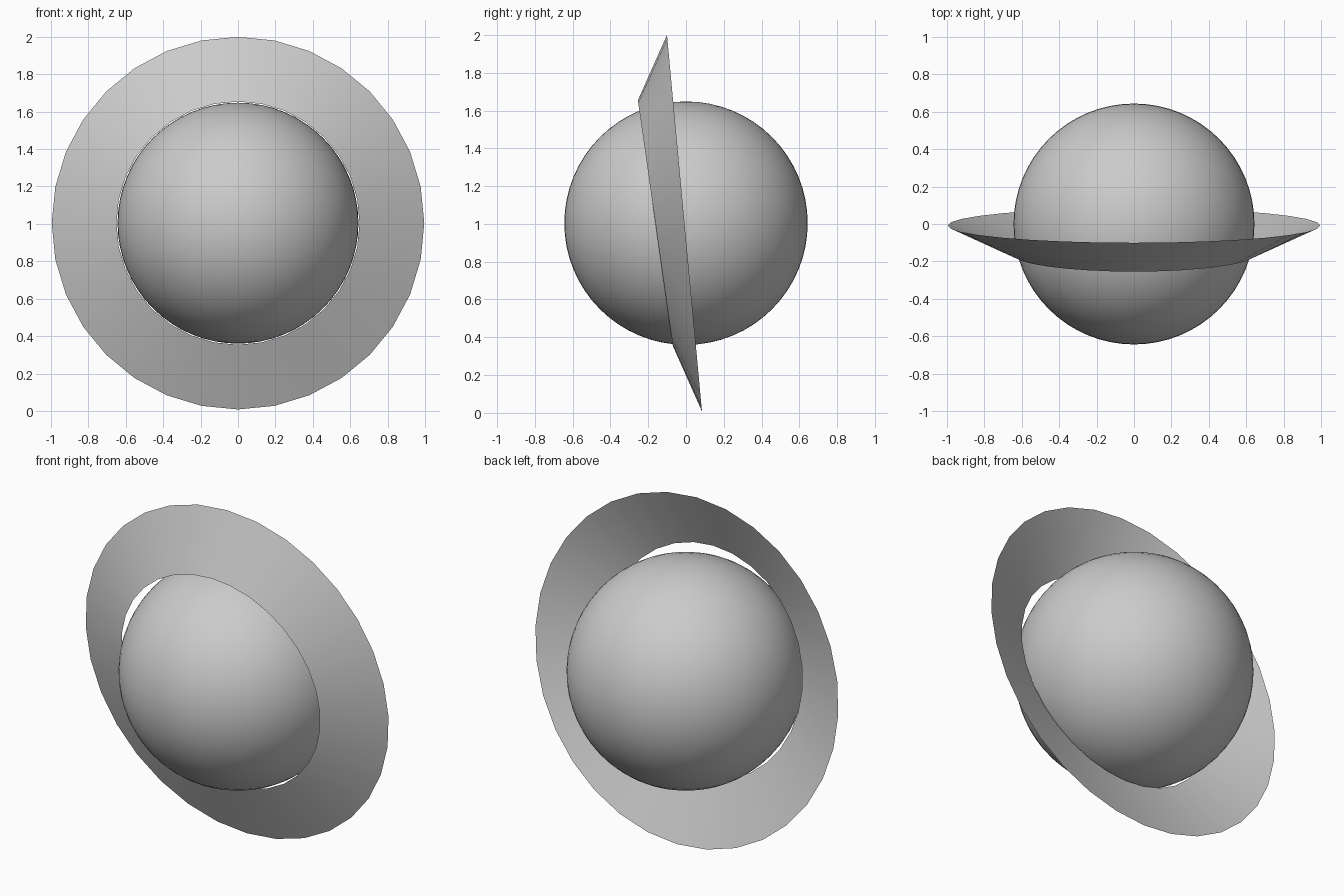
import bpy
import bmesh
import math

if "Cube" in bpy.data.objects:
    bpy.data.objects.remove(bpy.data.objects["Cube"])

CENTRE_Z = 1.004
SEGMENTS = 32
LEAN = 0.0925  # how far the ring leans forward at its top


def add_object(name, bm):
    mesh = bpy.data.meshes.new(name)
    for face in bm.faces:
        face.smooth = True
    bm.to_mesh(mesh)
    bm.free()
    obj = bpy.data.objects.new(name, mesh)
    bpy.context.collection.objects.link(obj)
    return obj


def circle(bm, radius, y):
    points = []
    for i in range(SEGMENTS):
        a = 2 * math.pi * i / SEGMENTS
        points.append(bm.verts.new((radius * math.cos(a),
                                    y - LEAN * math.sin(a),
                                    CENTRE_Z + radius * math.sin(a))))
    return points


# Round body
bm = bmesh.new()
bmesh.ops.create_uvsphere(bm, u_segments=64, v_segments=32, radius=0.644)
planet = add_object("planet", bm)
planet.location.z = CENTRE_Z

# Thin leaning ring, shaped like a shallow cone
bm = bmesh.new()
inner = circle(bm, 0.65, -0.162)
outer = circle(bm, 0.996, -0.008)
for i in range(SEGMENTS):
    j = (i + 1) % SEGMENTS
    bm.faces.new((inner[i], inner[j], outer[j], outer[i]))
bmesh.ops.recalc_face_normals(bm, faces=bm.faces)
if sum(f.normal.y for f in bm.faces) > 0:
    bmesh.ops.reverse_faces(bm, faces=bm.faces)
add_object("ring", bm)
